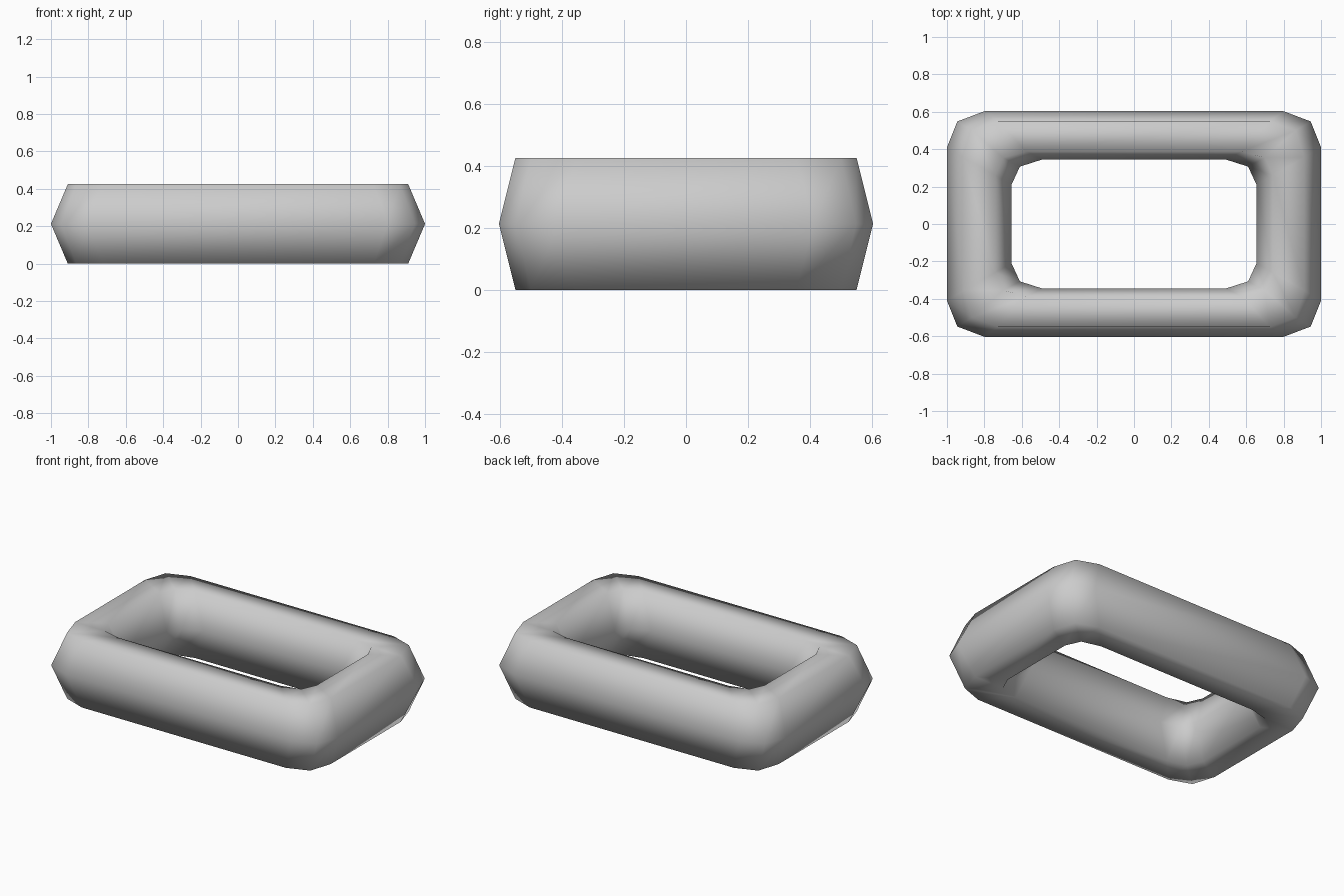
import bpy, bmesh

if "Cube" in bpy.data.objects:
    bpy.data.objects.remove(bpy.data.objects["Cube"])

H = 0.425  # total height

# Corner points (x, y) of each lengthwise edge of the six-sided tube
outer_mid = [(1.0, 0.41), (0.945, 0.548), (0.80, 0.603)]
outer_rim = [(0.91, 0.355), (0.865, 0.50), (0.725, 0.55)]
inner_rim = [(0.742, 0.26), (0.70, 0.355), (0.575, 0.387)]
inner_mid = [(0.655, 0.21), (0.61, 0.307), (0.49, 0.345)]


def full_loop(q):
    """Mirror one corner into a closed loop around the ring."""
    r = q[::-1]
    return (q + [(-x, y) for x, y in r]
            + [(-x, -y) for x, y in q] + [(x, -y) for x, y in r])


# Cross-section: loops in order around the tube
section = [(outer_mid, H / 2), (outer_rim, H), (inner_rim, H),
           (inner_mid, H / 2), (inner_rim, 0), (outer_rim, 0)]

bm = bmesh.new()
loops = [[bm.verts.new((x, y, z)) for x, y in full_loop(q)] for q, z in section]
for i, a in enumerate(loops):
    b = loops[(i + 1) % len(loops)]
    n = len(a)
    for j in range(n):
        k = (j + 1) % n
        bm.faces.new((a[j], a[k], b[k], b[j]))
bmesh.ops.recalc_face_normals(bm, faces=bm.faces)
for f in bm.faces:
    f.smooth = True

# Rounded rectangular link
mesh = bpy.data.meshes.new("chain_link")
bm.to_mesh(mesh)
bm.free()
link = bpy.data.objects.new("chain_link", mesh)
bpy.context.collection.objects.link(link)
